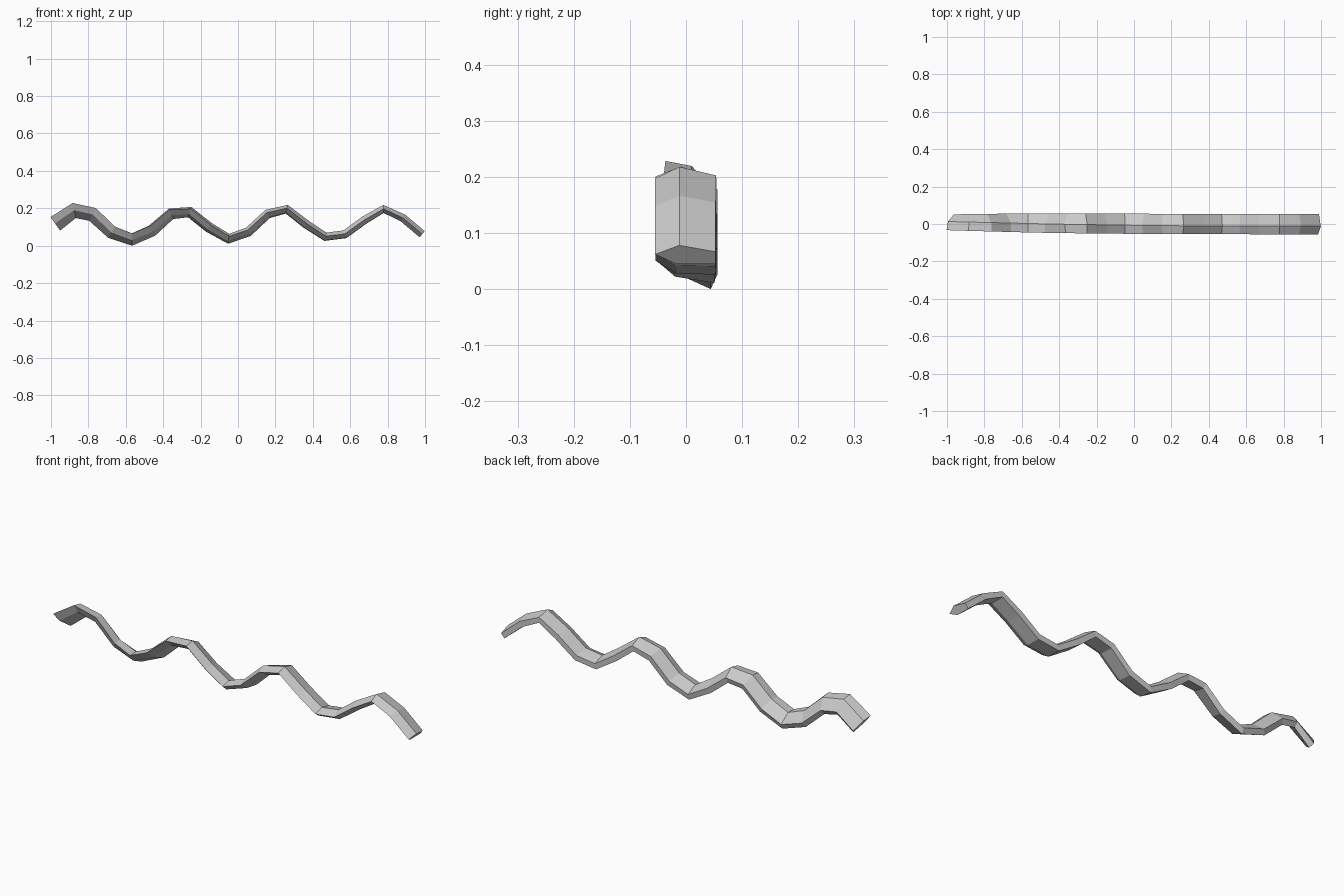
import bpy, bmesh, math
from mathutils import Vector

if "Cube" in bpy.data.objects:
    bpy.data.objects.remove(bpy.data.objects["Cube"], do_unlink=True)

# Single plain grey
grey = bpy.data.materials.new("light_grey")
grey.use_nodes = True
colour = (0.6, 0.6, 0.6, 1)
grey.diffuse_color = colour
grey.node_tree.nodes["Principled BSDF"].inputs["Base Color"].default_value = colour

# Wave heights at even steps along x, and the five-sided section (depth, thickness)
heights = [.126, .199, .178, .083, .045, .09, .18, .188, .105, .044,
           .08, .175, .2, .12, .052, .065, .14, .2, .152, .065]
section = [(-.055, 0), (-.012, .021), (.053, .006), (.053, -.022), (-.018, -.022)]
last = len(heights) - 1
path = [Vector((-.981 + 1.966 * i / last, 0, z)) for i, z in enumerate(heights)]


def tangent(i):
    """Direction halfway between the neighbouring segments."""
    steps = []
    if i > 0:
        steps.append((path[i] - path[i - 1]).normalized())
    if i < last:
        steps.append((path[i + 1] - path[i]).normalized())
    return sum(steps, Vector()).normalized()


bm = bmesh.new()
rings = []
for i, centre in enumerate(path):
    along = tangent(i)
    up = Vector((-along.z, 0, along.x))
    # The strip twists progressively towards its left-hand end in the front view
    twist = math.radians(42) * ((last - i) / last) ** 2.3
    c, s = math.cos(twist), math.sin(twist)
    ring = []
    for y, t in section:
        depth = y * c + t * s + 0.012 * s
        ring.append(bm.verts.new(centre + up * (t * c - y * s) + Vector((0, depth, 0))))
    rings.append(ring)

# Skin the rings and close both ends
sides = len(section)
for a, b in zip(rings, rings[1:]):
    for k in range(sides):
        n = (k + 1) % sides
        bm.faces.new((a[k], a[n], b[n], b[k]))
bm.faces.new(rings[0])
bm.faces.new(rings[-1][::-1])
bmesh.ops.recalc_face_normals(bm, faces=bm.faces)

# Rest on the ground
floor = min(v.co.z for v in bm.verts)
bmesh.ops.translate(bm, vec=(0, 0, -floor), verts=bm.verts)

mesh = bpy.data.meshes.new("wavy_strip")
bm.to_mesh(mesh)
bm.free()
mesh.materials.append(grey)
strip = bpy.data.objects.new("wavy_strip", mesh)
bpy.context.collection.objects.link(strip)
